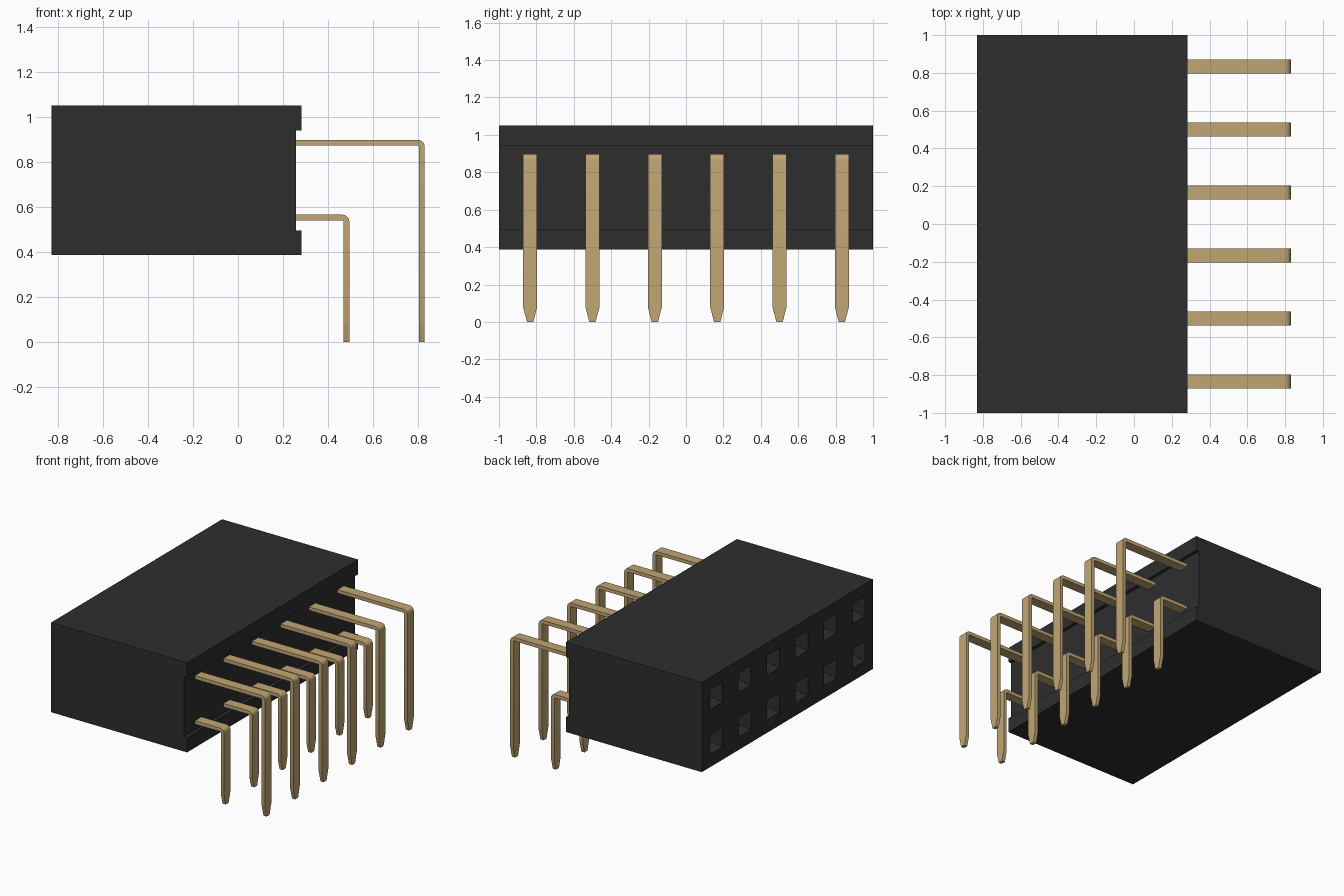
import bpy, bmesh, math
from mathutils import Vector

if "Cube" in bpy.data.objects:
    bpy.data.objects.remove(bpy.data.objects["Cube"])


def material(name, rgb, rough, metal=0.0):
    m = bpy.data.materials.new(name)
    m.use_nodes = True
    m.diffuse_color = (*rgb, 1)
    b = m.node_tree.nodes["Principled BSDF"]
    b.inputs["Base Color"].default_value = (*rgb, 1)
    b.inputs["Roughness"].default_value = rough
    b.inputs["Metallic"].default_value = metal
    return m


BLACK = material("black_plastic", (0.027, 0.027, 0.027), 0.6)
GOLD = material("pale_gold", (0.53, 0.38, 0.175), 0.5)

COLUMNS = [-5 / 6 + i / 3 for i in range(6)]
ROWS = [0.553, 0.885]
BACK, SOCKET = 0.283, -0.83


def prism(bm, profile, y0, y1):
    """Extrude an (x, z) outline along y."""
    face = bm.faces.new([bm.verts.new((x, y0, z)) for x, z in profile])
    res = bmesh.ops.extrude_face_region(bm, geom=[face])
    verts = [v for v in res["geom"] if isinstance(v, bmesh.types.BMVert)]
    bmesh.ops.translate(bm, verts=verts, vec=(0, y1 - y0, 0))
    bmesh.ops.recalc_face_normals(bm, faces=bm.faces)


def finish(bm, name, mat):
    bmesh.ops.recalc_face_normals(bm, faces=bm.faces)
    me = bpy.data.meshes.new(name)
    bm.to_mesh(me)
    bm.free()
    me.materials.append(mat)
    ob = bpy.data.objects.new(name, me)
    bpy.context.collection.objects.link(ob)
    return ob


# Housing: block with a shallow channel along the pin side
bm = bmesh.new()
prism(bm, [(SOCKET, 0.386), (BACK, 0.386), (BACK, 0.495), (0.258, 0.495),
           (0.258, 0.94), (BACK, 0.94), (BACK, 1.05), (SOCKET, 1.05)], -1, 1)


def socket_faces():
    return [f for f in bm.faces if all(abs(v.co.x - SOCKET) < 1e-4 for v in f.verts)]


# Score the socket side into a grid so each opening is its own face
HALF = 0.073
cuts = [((0, y + s * HALF, 0), (0, 1, 0)) for y in COLUMNS for s in (-1, 1)]
cuts += [((0, 0, z + s * HALF), (0, 0, 1)) for z in ROWS for s in (-1, 1)]
for co, no in cuts:
    faces = socket_faces()
    geom = set(faces)
    for f in faces:
        geom.update(f.edges, f.verts)
    bmesh.ops.bisect_plane(bm, geom=list(geom), plane_co=co, plane_no=no)

# Sink each opening: tapered lead-in, then a straight deep hole
centres = [Vector((SOCKET, y, z)) for y in COLUMNS for z in ROWS]
openings = [f for f in socket_faces()
            if any((f.calc_center_median() - c).length < 0.02 for c in centres)]
for f in openings:
    for depth, scale in ((0.06, 0.55), (0.5, 1.0)):
        f = bmesh.ops.extrude_discrete_faces(bm, faces=[f])["faces"][0]
        c = f.calc_center_median()
        for v in f.verts:
            v.co = c + (v.co - c) * scale + Vector((depth, 0, 0))
finish(bm, "socket_housing", BLACK)


# Pins: flat strip bent downwards with a narrowed tip
def pin(name, y, z_top, x_out):
    t, r, w = 0.026, 0.032, 0.0375
    start, shoulder, tip_half = 0.24, 0.08, 0.017
    cx, cz = x_out - r, z_top - r
    arc = [math.radians(90 - 90 * i / 6) for i in range(7)]
    outer = [(cx + r * math.cos(a), cz + r * math.sin(a)) for a in arc]
    inner = [(cx + (r - t) * math.cos(a), cz + (r - t) * math.sin(a)) for a in reversed(arc)]
    outline = ([(start, z_top)] + outer
               + [(x_out, shoulder), (x_out, 0), (x_out - t, 0), (x_out - t, shoulder)]
               + inner + [(start, z_top - t)])
    bm = bmesh.new()
    prism(bm, outline, -w, w)
    # Split the sides at the shoulder so the tip tapers cleanly
    bmesh.ops.bisect_plane(bm, geom=bm.verts[:] + bm.edges[:] + bm.faces[:],
                           plane_co=(0, 0, shoulder), plane_no=(0, 0, 1))
    for v in bm.verts:
        if v.co.z < 0.001:
            v.co.y = math.copysign(tip_half, v.co.y)
        v.co.y += y
    ob = finish(bm, name, GOLD)
    bpy.ops.object.select_all(action="DESELECT")
    ob.select_set(True)
    bpy.context.view_layer.objects.active = ob
    bpy.ops.object.shade_smooth_by_angle(angle=math.radians(30))


for i, y in enumerate(COLUMNS, 1):
    pin(f"upper_pin_{i}", y, 0.898, 0.83)
    pin(f"lower_pin_{i}", y, 0.565, 0.495)
